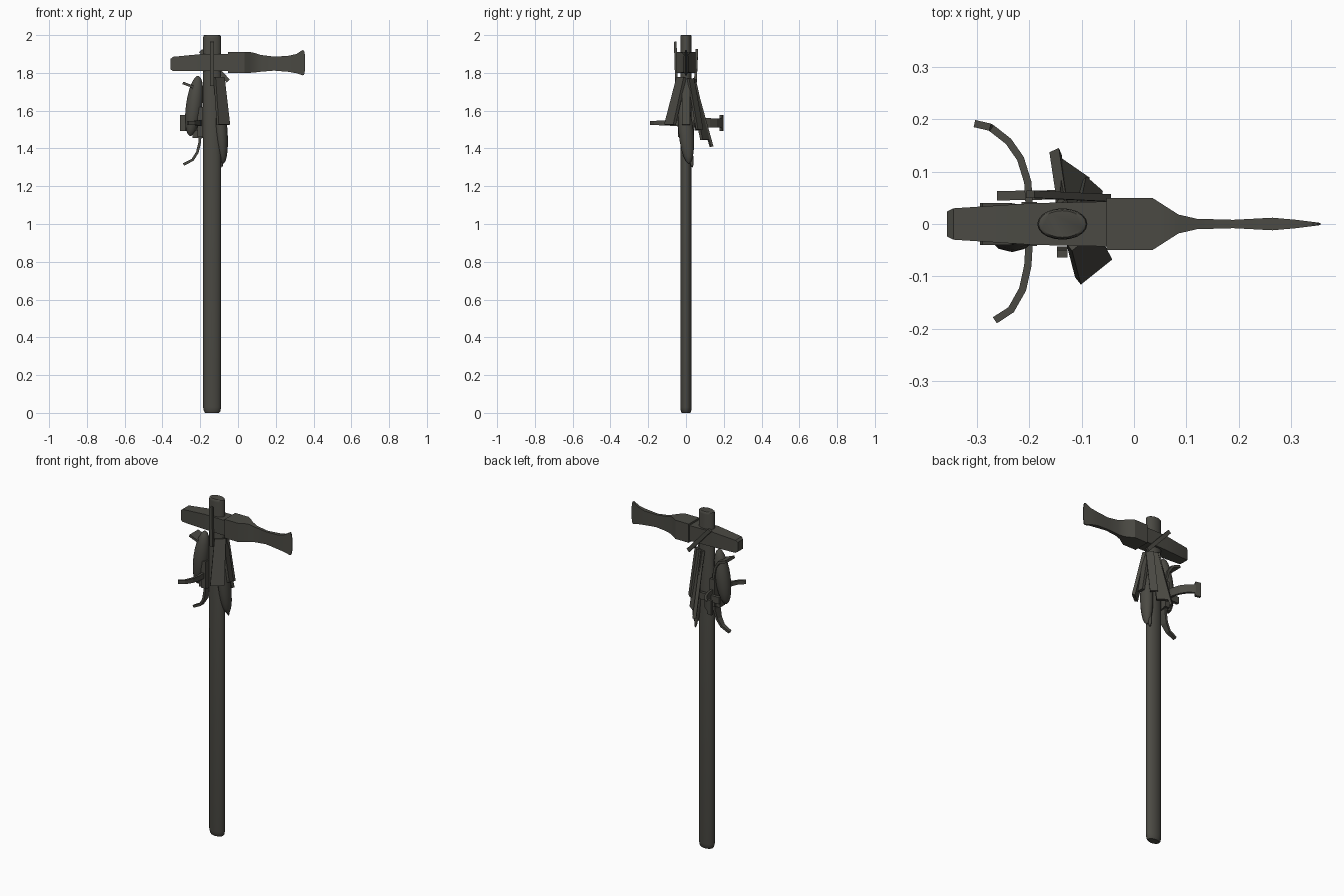
import bpy, bmesh, math
from mathutils import Vector as V

if "Cube" in bpy.data.objects:
    bpy.data.objects.remove(bpy.data.objects["Cube"])

mat = bpy.data.materials.new("dark olive grey")
mat.diffuse_color = (0.07, 0.068, 0.057, 1)
mat.use_nodes = True
mat.node_tree.nodes["Principled BSDF"].inputs["Base Color"].default_value = mat.diffuse_color


def finish(name, bm, smooth=None):
    bmesh.ops.recalc_face_normals(bm, faces=bm.faces)
    me = bpy.data.meshes.new(name)
    bm.to_mesh(me)
    bm.free()
    me.materials.append(mat)
    ob = bpy.data.objects.new(name, me)
    bpy.context.collection.objects.link(ob)
    if smooth:
        bpy.ops.object.select_all(action='DESELECT')
        ob.select_set(True)
        bpy.context.view_layer.objects.active = ob
        bpy.ops.object.shade_smooth_by_angle(angle=math.radians(smooth))
    return ob


def loft(name, rings, smooth=None):
    """Skin a list of equal-length point rings and cap both ends."""
    bm = bmesh.new()
    rows = [[bm.verts.new(p) for p in r] for r in rings]
    n = len(rows[0])
    for a, b in zip(rows, rows[1:]):
        for i in range(n):
            j = (i + 1) % n
            bm.faces.new((a[i], a[j], b[j], b[i]))
    bm.faces.new(rows[0])
    bm.faces.new(rows[-1])
    return finish(name, bm, smooth)


def rect(c, u, v):
    c, u, v = V(c), V(u), V(v)
    return [c - u - v, c + u - v, c + u + v, c - u + v]


def ellipse(c, u, v, n=20):
    c, u, v = V(c), V(u), V(v)
    return [c + u * math.cos(2 * math.pi * i / n) + v * math.sin(2 * math.pi * i / n) for i in range(n)]


def plate(name, top, bottom, width, thick, w_top=1.0):
    """Flat slab from top to bottom; width is the half-width vector."""
    d, w = V(bottom) - V(top), V(width)
    t = d.cross(w).normalized() * thick / 2
    return loft(name, [rect(top, w * w_top, t), rect(bottom, w, t)])


def pod(name, top, bottom, rx, ry):
    """Tapered feather-shaped spindle."""
    top, bottom = V(top), V(bottom)
    rings = []
    for i in range(11):
        a = math.pi * (0.03 + 0.94 * i / 10)
        c = top.lerp(bottom, (1 - math.cos(a)) / 2)
        rings.append(ellipse(c, (rx * math.sin(a), 0, 0), (0, ry * math.sin(a), 0), 12))
    return loft(name, rings, 40)


# Oval handle with rounded ends
HX = -0.137
loft("handle", [ellipse((HX, 0, z), (0.048 * s, 0, 0), (0, 0.03 * s, 0))
                for z, s in ((0, 0.75), (0.008, 0.9), (0.03, 1), (1.985, 1), (1.997, 0.95), (2.0, 0.85))], 40)


# Axe head: sections along x as (x, half width, bottom z, top z)
def head(name, sections):
    return loft(name, [rect((x, 0, (a + b) / 2), (0, w, 0), (0, 0, (b - a) / 2))
                       for x, w, a, b in sections], 30)


head("axe_poll", [(-0.357, 0.024, 1.818, 1.874), (-0.345, 0.03, 1.811, 1.885),
                  (-0.19, 0.04, 1.811, 1.9), (-0.05, 0.043, 1.81, 1.9)])
head("axe_blade", [(-0.053, 0.05, 1.8, 1.911), (0.035, 0.05, 1.8, 1.911), (0.06, 0.034, 1.8, 1.911),
                   (0.085, 0.018, 1.802, 1.906), (0.12, 0.01, 1.806, 1.895), (0.19, 0.008, 1.812, 1.886),
                   (0.265, 0.012, 1.806, 1.89), (0.31, 0.008, 1.798, 1.9),
                   (0.342, 0.004, 1.787, 1.921), (0.35, 0.003, 1.79, 1.918), (0.356, 0.002, 1.82, 1.885)])


# Curled straps radiating from the side of the handle at z = 1.53
def strap(name, direction, path, thick=0.007):
    out, side = V(direction), V((1, 0, 0)).cross(V(direction))
    pts = [V((x, 0, 1.535)) + out * r for x, r, _ in path]
    rings = []
    for i, p in enumerate(pts):
        t = (pts[min(i + 1, len(pts) - 1)] - pts[max(i - 1, 0)]).normalized()
        rings.append(rect(p, side * path[i][2], t.cross(side) * thick))
    return loft(name, rings)


strap("strap_back", (0, 1, 0), [(-0.2, 0.03, .025), (-0.203, 0.08, .025), (-0.217, 0.125, .025),
                                (-0.24, 0.158, .024), (-0.272, 0.183, .024), (-0.275, 0.185, .043),
                                (-0.305, 0.192, .043)])
strap("strap_front", (0, -1, 0), [(-0.2, 0.03, .016), (-0.203, 0.08, .015), (-0.213, 0.125, .013),
                                  (-0.235, 0.164, .011), (-0.266, 0.184, .01)])
strap("strap_down", (0, 0, -1), [(-0.2, 0.03, .03), (-0.202, 0.1, .026), (-0.215, 0.155, .02),
                                 (-0.24, 0.195, .014), (-0.288, 0.22, .01)])
strap("strap_up", (0, 0, 1), [(-0.2, 0.03, .03), (-0.203, 0.1, .033), (-0.215, 0.155, .036),
                              (-0.24, 0.192, .04), (-0.292, 0.212, .04)])

# Feather pods on both sides
pod("left_pod", (-0.212, -0.008, 1.785), (-0.252, -0.015, 1.465), 0.044, 0.042)
pod("right_pod", (-0.1, -0.015, 1.66), (-0.078, 0.015, 1.32), 0.034, 0.04)
pod("right_pod_tip", (-0.09, 0.02, 1.42), (-0.085, 0.033, 1.3), 0.01, 0.012)

# Hanging plates splayed from under the head
plate("front_plate", (-0.1, -0.025, 1.775), (-0.077, -0.085, 1.525), (0.03, 0.024, 0), 0.018, 0.8)
plate("right_plate", (-0.09, 0.0, 1.77), (-0.05, 0.0, 1.525), (0, 0.02, 0), 0.015)
plate("back_plate", (-0.125, 0.03, 1.77), (-0.115, 0.1, 1.445), (0.026, -0.018, 0), 0.016, 0.8)
plate("back_side_plate", (-0.09, 0.025, 1.77), (-0.08, 0.072, 1.5), (0.016, -0.014, 0), 0.014)
plate("back_strip", (-0.135, 0.035, 1.77), (-0.15, 0.135, 1.41), (0.009, 0.004, 0), 0.014)

# Lashings crossing the head
plate("front_lashing", (HX, -0.057, 1.965), (HX, -0.05, 1.73), (0.01, 0, 0), 0.014)
plate("back_lashing", (-0.198, 0.057, 1.918), (-0.052, 0.05, 1.757), (0.008, 0, 0.008), 0.014)

# Bindings around the handle
plate("back_binding", (-0.262, 0.054, 1.515), (-0.135, 0.056, 1.515), (0, 0, 0.02), 0.018)
plate("side_binding", (-0.2, 0.0, 1.62), (-0.2, 0.0, 1.46), (0, 0.042, 0), 0.03)
plate("small_knot", (-0.24, 0.0, 1.475), (-0.185, 0.0, 1.475), (0, 0, 0.02), 0.05)
